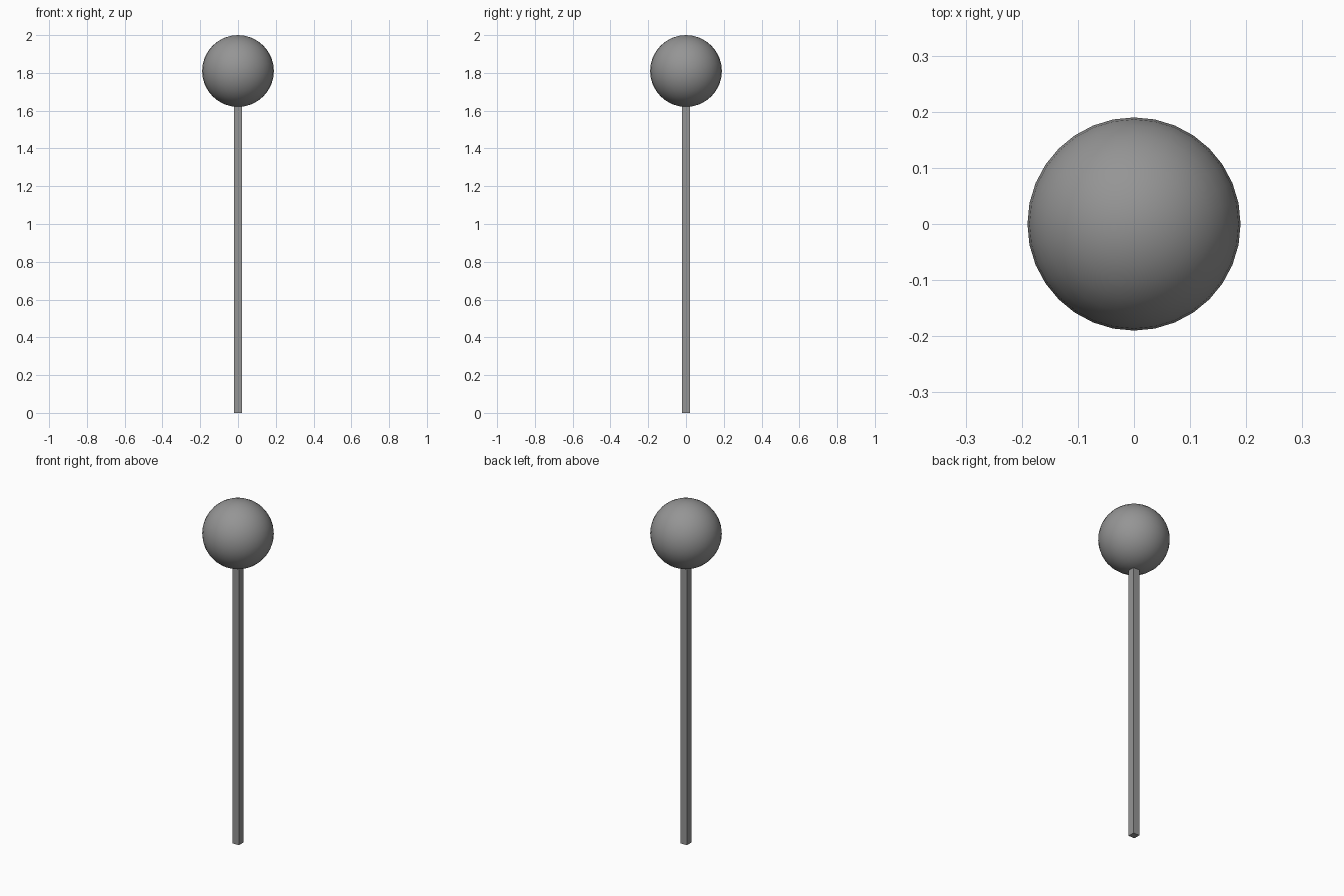
import bpy

if "Cube" in bpy.data.objects:
    bpy.data.objects.remove(bpy.data.objects["Cube"])

RADIUS = 0.19
HEIGHT = 2.0
POLE_WIDTH = 0.04
POLE_TOP = HEIGHT - 2 * RADIUS + 0.015  # tucked slightly into the ball

# Dark grey
grey = bpy.data.materials.new("dark_grey")
grey.diffuse_color = (0.3, 0.3, 0.3, 1)
grey.use_nodes = True
grey.node_tree.nodes["Principled BSDF"].inputs["Base Color"].default_value = grey.diffuse_color

# Square pole
bpy.ops.mesh.primitive_cube_add(size=1, location=(0, 0, POLE_TOP / 2))
pole = bpy.context.object
pole.name = "pole"
pole.scale = (POLE_WIDTH, POLE_WIDTH, POLE_TOP)
bpy.ops.object.transform_apply(location=False, rotation=False, scale=True)
pole.data.materials.append(grey)

# Smooth ball on top
bpy.ops.mesh.primitive_uv_sphere_add(
    segments=32, ring_count=16, radius=RADIUS, location=(0, 0, HEIGHT - RADIUS))
ball = bpy.context.object
ball.name = "ball"
bpy.ops.object.shade_smooth()
ball.data.materials.append(grey)
